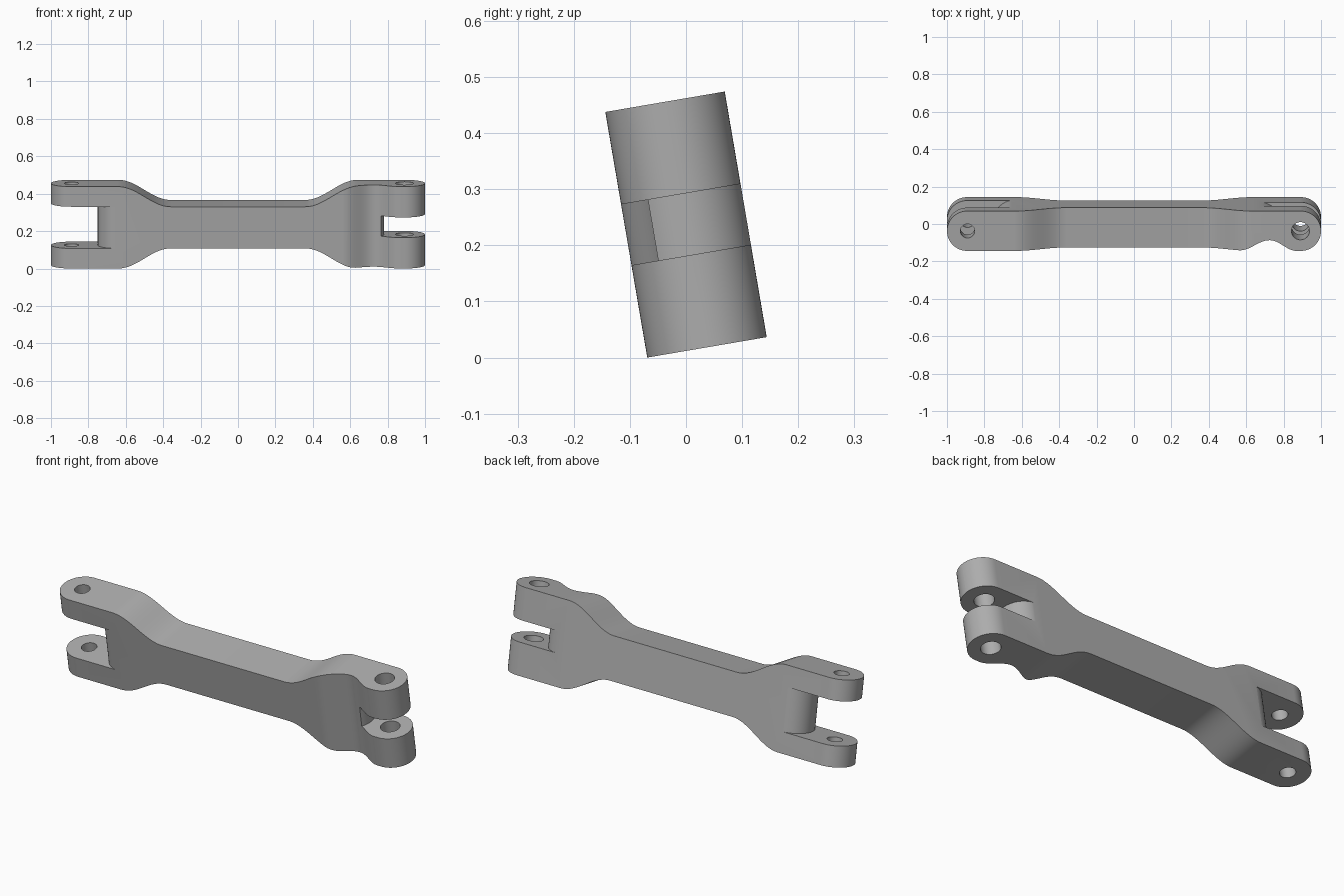
import bpy, bmesh, math
from mathutils import Matrix

cube = bpy.data.objects.get("Cube")
if cube:
    bpy.data.objects.remove(cube, do_unlink=True)

HALF_W, HALF_H, WAIST_H = 0.108, 0.222, 0.113   # half width, end and waist half heights
END = 1 - HALF_W                                # centre of the rounded ends
TILT = math.radians(9.7)

grey = bpy.data.materials.new("grey metal")
grey.use_nodes = True
colour = (0.42, 0.42, 0.42, 1)
grey.diffuse_color = colour
grey.node_tree.nodes["Principled BSDF"].inputs["Base Color"].default_value = colour


def arc(cx, cy, r, start, end, n=32):
    angles = [math.radians(start + (end - start) * i / n) for i in range(n + 1)]
    return [(cx + r * math.cos(a), cy + r * math.sin(a)) for a in angles]


def s_curve(a, b, n=20):
    """Smooth step from point a to point b, flat at both ends."""
    return [(a[0] + (b[0] - a[0]) * i / n,
             a[1] + (b[1] - a[1]) * (1 - math.cos(math.pi * i / n)) / 2)
            for i in range(n + 1)]


def prism(name, outline, low, high, along_y=False):
    """Extrude an outline along z, or along y for a side profile."""
    bm = bmesh.new()
    face = bm.faces.new([bm.verts.new((x, y, low)) for x, y in outline])
    new = bmesh.ops.extrude_face_region(bm, geom=[face])["geom"]
    bmesh.ops.translate(bm, vec=(0, 0, high - low),
                        verts=[v for v in new if isinstance(v, bmesh.types.BMVert)])
    if along_y:
        bm.transform(Matrix.Rotation(math.pi / 2, 4, "X"))
    bmesh.ops.remove_doubles(bm, verts=bm.verts, dist=1e-5)
    bmesh.ops.recalc_face_normals(bm, faces=bm.faces)
    mesh = bpy.data.meshes.new(name)
    bm.to_mesh(mesh)
    bm.free()
    obj = bpy.data.objects.new(name, mesh)
    bpy.context.collection.objects.link(obj)
    mesh.materials.append(grey)
    return obj


# Plan outline: rounded ends with a scooped notch in the front near the left end
plan = arc(-END, 0, HALF_W, 90, 270)
plan += s_curve((0.56, -HALF_W), (0.725, -0.05))
plan += s_curve((0.725, -0.05), (0.87, -HALF_W))[1:]
plan += arc(END, 0, HALF_W, -90, 90)
link = prism("link_arm", plan, -HALF_H, HALF_H)

# Side profile: tall ends that sweep into a narrow waist
quarter = s_curve((0.36, WAIST_H), (0.64, HALF_H)) + [(1.2, HALF_H)]
upper = [(-x, z) for x, z in reversed(quarter)] + quarter
side = prism("side_profile", upper + [(x, -z) for x, z in reversed(upper)], -0.3, 0.3, True)
cutters = [(side, "INTERSECT")]

# Fork slots with rounded inner walls, and pin holes through both fork arms
for word, sign, centre, radius, half_gap, hole in (
        ("right", -1, 0.64, 0.11, 0.113, 0.038),
        ("left", 1, 0.672, 0.109, 0.055, 0.048)):
    wall = arc(centre, 0, radius, -90, 90)
    slot = [(1.2, -0.2), (centre, -0.2)] + wall + [(centre, 0.2), (1.2, 0.2)]
    slot = [(sign * x, y) for x, y in slot]
    cutters.append((prism(word + "_slot", slot, -half_gap, half_gap), "DIFFERENCE"))
    circle = arc(sign * 0.89, 0, hole, 0, 360, 40)[:-1]
    cutters.append((prism(word + "_pin_hole", circle, -0.4, 0.4), "DIFFERENCE"))

bpy.ops.object.select_all(action="DESELECT")
bpy.context.view_layer.objects.active = link
link.select_set(True)
for cutter, operation in cutters:
    mod = link.modifiers.new(cutter.name, "BOOLEAN")
    mod.operation, mod.object, mod.solver = operation, cutter, "EXACT"
    bpy.ops.object.modifier_apply(modifier=mod.name)
    bpy.data.objects.remove(cutter, do_unlink=True)

bpy.ops.object.shade_smooth_by_angle(angle=math.radians(25))

# Lean the whole arm on its long axis
link.rotation_euler.x = TILT
link.location.z = HALF_H * math.cos(TILT) + HALF_W * math.sin(TILT)
